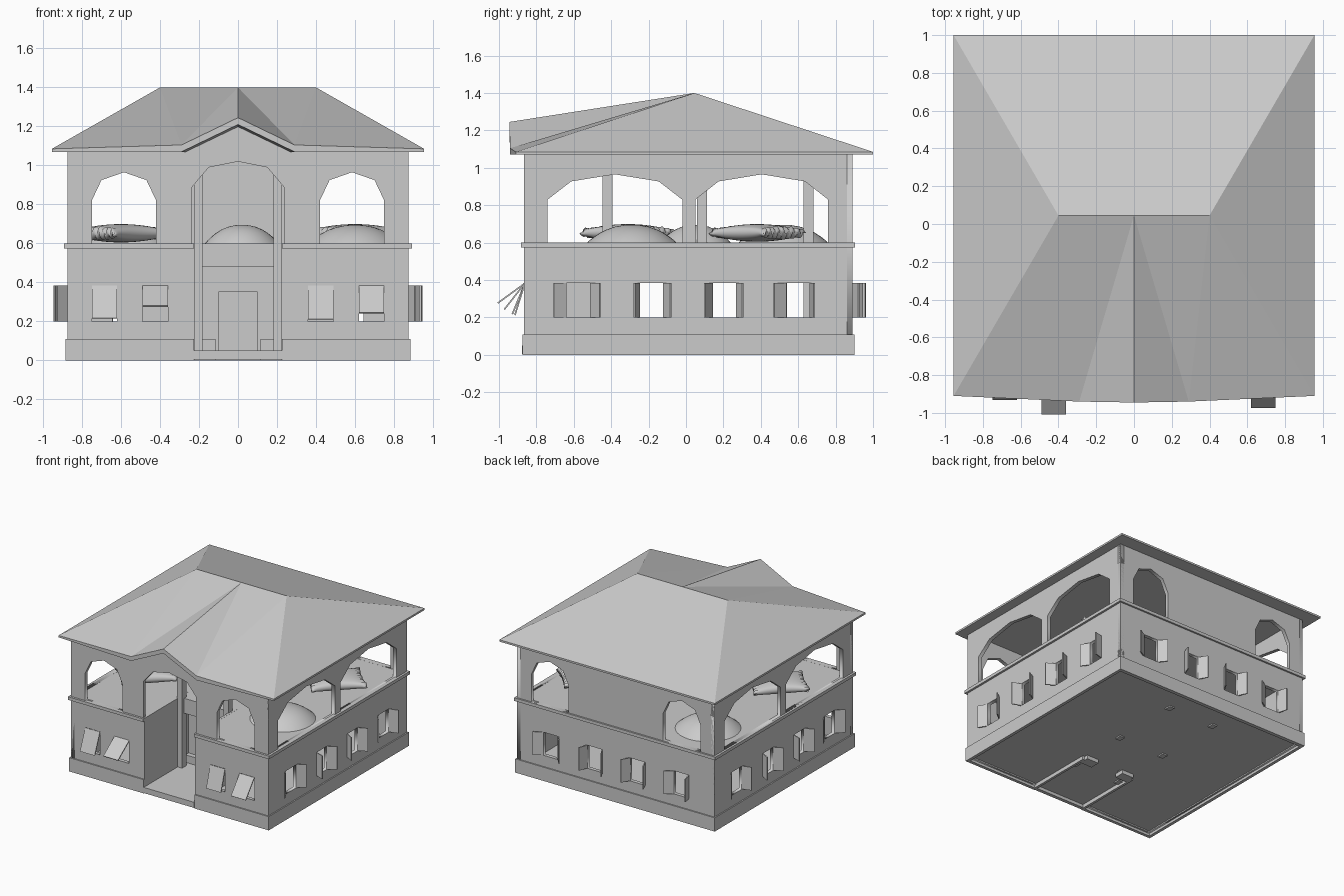
import bpy, bmesh
from math import pi, radians, sin, cos, atan2, hypot
from mathutils import Vector

if "Cube" in bpy.data.objects:
    bpy.data.objects.remove(bpy.data.objects["Cube"])


def mesh_object(name, bm):
    bmesh.ops.recalc_face_normals(bm, faces=bm.faces)
    me = bpy.data.meshes.new(name)
    bm.to_mesh(me)
    bm.free()
    ob = bpy.data.objects.new(name, me)
    bpy.context.collection.objects.link(ob)
    return ob


def box(name, x0, x1, y0, y1, z0, z1):
    bm = bmesh.new()
    bmesh.ops.create_cube(bm, size=1)
    for v in bm.verts:
        v.co = ((x0 + x1) / 2 + v.co.x * (x1 - x0),
                (y0 + y1) / 2 + v.co.y * (y1 - y0),
                (z0 + z1) / 2 + v.co.z * (z1 - z0))
    return mesh_object(name, bm)


def sheet(name, loops, thick, loc, rot):
    """Filled outline (first loop) with holes, given thickness."""
    cu = bpy.data.curves.new(name, 'CURVE')
    cu.dimensions, cu.fill_mode, cu.extrude = '2D', 'BOTH', thick / 2
    for loop in loops:
        sp = cu.splines.new('POLY')
        sp.points.add(len(loop) - 1)
        for p, (a, b) in zip(sp.points, loop):
            p.co = (a, b, 0, 1)
        sp.use_cyclic_u = True
    ob = bpy.data.objects.new(name, cu)
    bpy.context.collection.objects.link(ob)
    ob.location, ob.rotation_euler = loc, rot
    bpy.ops.object.select_all(action='DESELECT')
    ob.select_set(True)
    bpy.context.view_layer.objects.active = ob
    bpy.ops.object.convert(target='MESH')
    return bpy.context.object


def rect(a0, a1, b0, b1):
    return [(a0, b0), (a1, b0), (a1, b1), (a0, b1)]


def arch(c, w, spring, top, k=0.65):
    """Five-sided arch head on straight jambs, standing on the upper floor."""
    s = top - spring
    return [(c - w, .6), (c + w, .6), (c + w, spring), (c + w * k, spring + s * .72),
            (c, top), (c - w * k, spring + s * .72), (c - w, spring)]


T = .03                      # wall thickness
FACE_X = (pi / 2, 0, 0)      # sheet standing along x
FACE_Y = (pi / 2, 0, pi / 2)  # sheet standing along y
small_arches = [arch(s * .585, .165, .82, .965, .7) for s in (-1, 1)]
big_arches = [arch(-.38, .36, .83, .965), arch(.405, .355, .83, .965)]
front_x = (-.685, -.425, .425, .685)
back_x = (-.58, -.19, .19, .58)
side_y = (-.575, -.185, .205, .6)


def window_holes(centres):
    return [rect(c - .065, c + .065, .2, .385) for c in centres]


# Outer walls
front = [(-.875, .02), (-.235, .02), (-.235, .89), (-.15, .99), (0, 1.02), (.15, .99),
         (.235, .89), (.235, .02), (.875, .02), (.875, 1.07), (.28, 1.07), (0, 1.2),
         (-.28, 1.07), (-.875, 1.07)]
sheet("front_wall", [front] + small_arches + window_holes(front_x), T, (0, -.85, 0), FACE_X)
sheet("back_wall", [rect(-.875, .875, .02, 1.07)] + small_arches + window_holes(back_x),
      T, (0, .875, 0), FACE_X)
for s, n in ((-1, "left"), (1, "right")):
    sheet(n + "_wall", [rect(-.865, .89, .02, 1.07)] + big_arches + window_holes(side_y),
          T, (s * .86, 0, 0), FACE_Y)
    # Entrance recess side walls
    a, b = sorted((s * .222, s * .242))
    box(n + "_recess_wall", a, b, -.865, -.3, 0, .6)

    # Plinth and ledge bands
    for part, z0, z1, e in (("plinth", 0, .11, .01), ("ledge", .575, .6, .017)):
        a, b = sorted((s * .86, s * (.875 + e)))
        box(f"{n}_{part}", a, b, -.865 - e, .89 + e * .8, z0, z1)
        a, b = sorted((s * .225, s * (.875 + e)))
        box(f"{n}_front_{part}", a, b, -.865 - e, -.85, z0, z1)
    # Plinth blocks beside the door
    a, b = sorted((s * .115, s * .222))
    box(n + "_door_block", a, b, -.35, -.27, 0, .11)
    # Columns
    for i, y in enumerate((-.42, .085, .655)):
        x = s * .205
        box(f"{n}_column_{i}", x - .022, x + .022, y - .027, y + .027, .02, 1.08)
box("back_plinth", -.885, .885, .87, .9, 0, .11)
box("back_ledge", -.89, .89, .87, .904, .575, .6)

# Door wall, floors, step and beam
sheet("door_wall", [[(-.225, .03), (-.1, .03), (-.1, .35), (.1, .35), (.1, .03),
                     (.225, .03), (.225, .58), (-.225, .58)]], .02, (0, -.3, 0), FACE_X)
box("ground_floor", -.87, .87, -.86, .88, .03, .05)
box("entrance_step", -.225, .225, -.878, -.85, .005, .05)
sheet("upper_floor", [[(-.87, -.855), (-.23, -.855), (-.23, -.4), (.23, -.4), (.23, -.855),
                       (.87, -.855), (.87, .88), (-.87, .88)]], .025, (0, 0, .587), (0, 0, 0))
box("entrance_beam", -.222, .222, -.42, -.395, .48, .6)

# Front top-hung window flaps
for i, (x, drop) in enumerate(zip(front_x, (.165, .105, .17, .14))):
    length = .178
    out = (length ** 2 - drop ** 2) ** .5
    f = box(f"front_flap_{i}", -.065, .065, -.004, .004, -length, 0)
    f.location = (x, -.862, .382)
    f.rotation_euler = (-atan2(out, drop), 0, 0)

# Casement leaves on the other three sides
sides = {"right": (Vector((.87, 0, 0)), Vector((0, 1, 0)), Vector((1, 0, 0)), side_y),
         "left": (Vector((-.87, 0, 0)), Vector((0, -1, 0)), Vector((-1, 0, 0)),
                  [-y for y in side_y]),
         "back": (Vector((0, .885, 0)), Vector((-1, 0, 0)), Vector((0, 1, 0)), back_x)}
for n, (org, t, out, centres) in sides.items():
    for i, c in enumerate(centres):
        for s, ang in ((-1, (150, 110, 120, 145)[i]), (1, (130, 120, 115, 105)[i])):
            d = t * (-s * cos(radians(ang))) + out * sin(radians(ang))
            leaf = box(f"{n}_casement_{i}", 0, .078, -.004, .004, .2, .385)
            leaf.location = org + t * (c + s * .065)
            leaf.rotation_euler = (0, 0, atan2(d.y, d.x))

# Hipped roof with a front gable
bm = bmesh.new()
rim = [(-.955, 1, 1.085), (.955, 1, 1.085), (.955, -.91, 1.085), (.29, -.94, 1.105),
       (0, -.945, 1.245), (-.29, -.94, 1.105), (-.955, -.91, 1.085)]
top = [bm.verts.new(p) for p in rim]
low = [bm.verts.new((x, y, 1.21 if x == 0 else 1.07)) for x, y, z in rim]
A, B, C, D, E, F, G = top
L, M, R, P = [bm.verts.new(p) for p in
              ((-.4, .045, 1.4), (0, .045, 1.4), (.4, .045, 1.4), (0, .045, 1.07))]
for f in ((A, B, R, M, L), (B, C, R), (C, D, R), (D, M, R), (D, E, M), (E, F, M),
          (F, L, M), (F, G, L), (G, A, L),
          (low[0], low[1], P), (low[1], low[2], P), (low[2], low[3], P), (low[3], low[4], P),
          (low[4], low[5], P), (low[5], low[6], P), (low[6], low[0], P)):
    bm.faces.new(f)
for i in range(7):
    j = (i + 1) % 7
    bm.faces.new((top[i], top[j], low[j], low[i]))
mesh_object("roof", bm)


def smooth(ob):
    for p in ob.data.polygons:
        p.use_smooth = True


# Domed floor cushions
for i, (x, y, r) in enumerate(((.6, -.29, .24), (-.56, .52, .24), (.02, .05, .19))):
    bm = bmesh.new()
    bmesh.ops.create_uvsphere(bm, u_segments=32, v_segments=16, radius=1)
    bmesh.ops.delete(bm, geom=[v for v in bm.verts if v.co.z < -.01], context='VERTS')
    for v in bm.verts:
        q = hypot(v.co.x, v.co.y)
        v.co = (x + r * v.co.x, y + r * v.co.y, .6 + .095 * (1 - min(q, 1) ** 2.3))
    smooth(mesh_object(f"dome_cushion_{i}", bm))

# Pillows with frilled ends
for i, (x, y) in enumerate(((.6, .38), (-.6, -.31))):
    bm = bmesh.new()
    for side in (-1, 1):
        grid = bmesh.ops.create_grid(bm, x_segments=32, y_segments=24, size=1)
        for v in grid["verts"]:
            u, w = v.co.x, v.co.y
            h = .047 * max(0, (1 - u * u) * (1 - w * w)) ** .35
            frill = .02 * sin(w * 9 * pi) * max(0, abs(u) - .8) / .2
            v.co = (.21 * u * (1 - .08 * (1 - w * w)), .16 * w * (1 - .15 * (1 - u * u)),
                    side * h + frill)
    bmesh.ops.remove_doubles(bm, verts=bm.verts, dist=.0005)
    ob = mesh_object(f"pillow_{i}", bm)
    smooth(ob)
    ob.location, ob.rotation_euler = (x, y, .652), (0, 0, pi / 4)
